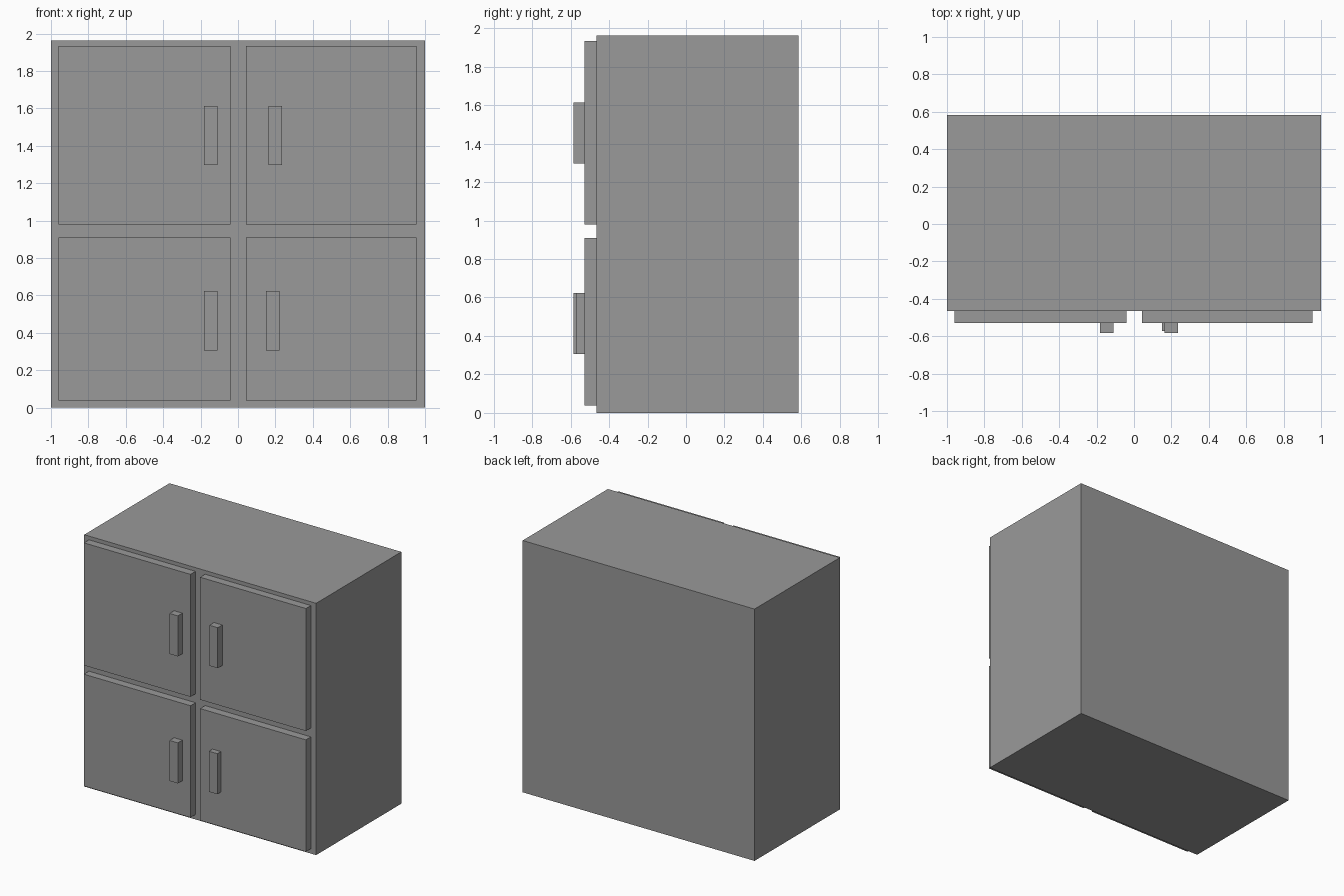
import bpy
import bmesh
from mathutils import Vector

if "Cube" in bpy.data.objects:
    bpy.data.objects.remove(bpy.data.objects["Cube"])

# Dark grey finish shared by all parts
grey = bpy.data.materials.new("dark_grey")
grey.diffuse_color = (0.32, 0.32, 0.32, 1)
grey.use_nodes = True
grey.node_tree.nodes["Principled BSDF"].inputs["Base Color"].default_value = grey.diffuse_color


def box(name, x, y, z):
    """Axis-aligned box from (min, max) ranges, origin at its centre."""
    lo, hi = Vector((x[0], y[0], z[0])), Vector((x[1], y[1], z[1]))
    size = hi - lo
    bm = bmesh.new()
    bmesh.ops.create_cube(bm, size=1)
    bmesh.ops.scale(bm, vec=size, verts=bm.verts)
    mesh = bpy.data.meshes.new(name)
    bm.to_mesh(mesh)
    bm.free()
    mesh.materials.append(grey)
    obj = bpy.data.objects.new(name, mesh)
    obj.location = (lo + hi) / 2
    bpy.context.collection.objects.link(obj)
    return obj


FRONT = -0.466        # cabinet front plane
DOOR_FRONT = -0.528   # door front plane

# Cabinet body
box("cabinet_body", (-1, 1), (FRONT, 0.584), (0, 1.963))

# Doors: two columns by two rows
columns = {"left": (-0.96, -0.04), "right": (0.043, 0.955)}
rows = {"upper": (0.979, 1.934), "lower": (0.038, 0.91)}
for row, z in rows.items():
    for side, x in columns.items():
        box(f"{row}_{side}_door", x, (DOOR_FRONT, FRONT), z)

# Handles: left edge, front plane and bottom of each bar
handles = {
    "upper_left": (-0.182, -0.584, 1.297),
    "upper_right": (0.162, -0.584, 1.297),
    "lower_left": (-0.182, -0.584, 0.307),
    "lower_right": (0.15, -0.572, 0.307),
}
for place, (x, y, z) in handles.items():
    box(f"{place}_handle", (x, x + 0.072), (y, DOOR_FRONT), (z, z + 0.316))
